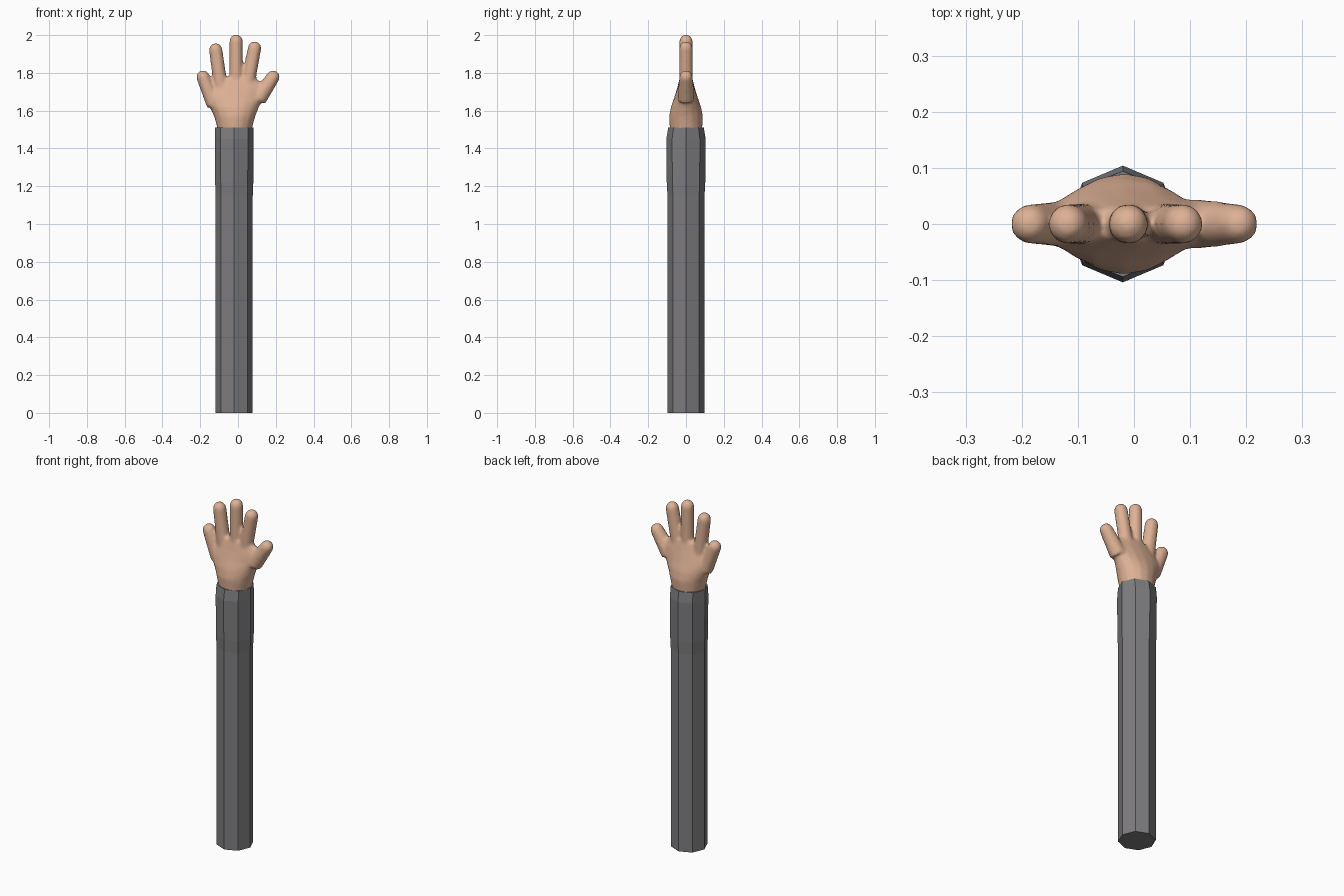
import bpy, bmesh, math
from mathutils import Vector

if "Cube" in bpy.data.objects:
    bpy.data.objects.remove(bpy.data.objects["Cube"])


def material(name, colour):
    m = bpy.data.materials.new(name)
    m.diffuse_color = (*colour, 1)
    m.use_nodes = True
    m.node_tree.nodes["Principled BSDF"].inputs["Base Color"].default_value = m.diffuse_color
    return m


def ring(bm, centre, u, v, sides):
    c = Vector(centre)
    return [bm.verts.new(c + u * math.cos(2 * math.pi * i / sides)
                         + v * math.sin(2 * math.pi * i / sides)) for i in range(sides)]


def loft(bm, rings):
    for a, b in zip(rings, rings[1:]):
        n = len(a)
        for i in range(n):
            bm.faces.new((a[i], a[(i + 1) % n], b[(i + 1) % n], b[i]))
    bm.faces.new(rings[0][::-1])
    bm.faces.new(rings[-1])


def finish(bm, name, mat):
    bmesh.ops.recalc_face_normals(bm, faces=bm.faces)
    me = bpy.data.meshes.new(name)
    bm.to_mesh(me)
    bm.free()
    ob = bpy.data.objects.new(name, me)
    bpy.context.collection.objects.link(ob)
    me.materials.append(mat)
    return ob


X, Y = Vector((1, 0, 0)), Vector((0, 1, 0))
grey = material("sleeve grey", (0.205, 0.20, 0.21))
skin = material("skin", (0.73, 0.44, 0.30))

# Sleeve: eight-sided tube that swells slightly at the cuff
bm = bmesh.new()
profile = [(0, 0.098, 0.098), (1.15, 0.098, 0.098), (1.22, 0.101, 0.102),
           (1.45, 0.102, 0.104), (1.51, 0.102, 0.094)]
loft(bm, [ring(bm, (-0.02, 0, z), X * rx, Y * ry, 8) for z, rx, ry in profile])
finish(bm, "sleeve", grey)

# Palm: oval sections (height, left, right, half depth)
bm = bmesh.new()
palm = [(1.45, -0.10, 0.065, 0.080), (1.515, -0.112, 0.077, 0.087),
        (1.57, -0.127, 0.092, 0.090), (1.62, -0.150, 0.112, 0.080),
        (1.67, -0.172, 0.138, 0.062), (1.72, -0.150, 0.150, 0.047),
        (1.755, -0.112, 0.120, 0.038), (1.775, -0.09, 0.085, 0.032)]
loft(bm, [ring(bm, ((l + r) / 2, 0, z), X * (r - l) / 2, Y * d, 16) for z, l, r, d in palm])

# Fingers: round-ended tubes (base x, base z, base radius, tip x, tip z)
fingers = [(-0.125, 1.63, 0.042, -0.185, 1.778),
           (-0.085, 1.68, 0.038, -0.118, 1.922),
           (-0.010, 1.68, 0.036, -0.010, 1.968),
           (0.040, 1.68, 0.038, 0.088, 1.932),
           (0.105, 1.66, 0.046, 0.186, 1.778)]
R = 0.036
for bx, bz, br, tx, tz in fingers:
    base, tip = Vector((bx, 0, bz)), Vector((tx, 0, tz))
    axis = (tip - base).normalized()
    side = Y.cross(axis)
    rings = [ring(bm, base, side * br, Y * br, 12)]
    for a in (0, 25, 50, 75):
        t = math.radians(a)
        rings.append(ring(bm, tip + axis * R * math.sin(t),
                          side * R * math.cos(t), Y * R * math.cos(t), 12))
    loft(bm, rings)
hand = finish(bm, "hand", skin)

# Fuse palm and fingers into one soft skin
fuse = hand.modifiers.new("fuse", 'REMESH')
fuse.mode = 'VOXEL'
fuse.voxel_size = 0.008
fuse.use_smooth_shade = True
soften = hand.modifiers.new("soften", 'SMOOTH')
soften.factor = 0.5
soften.iterations = 8
